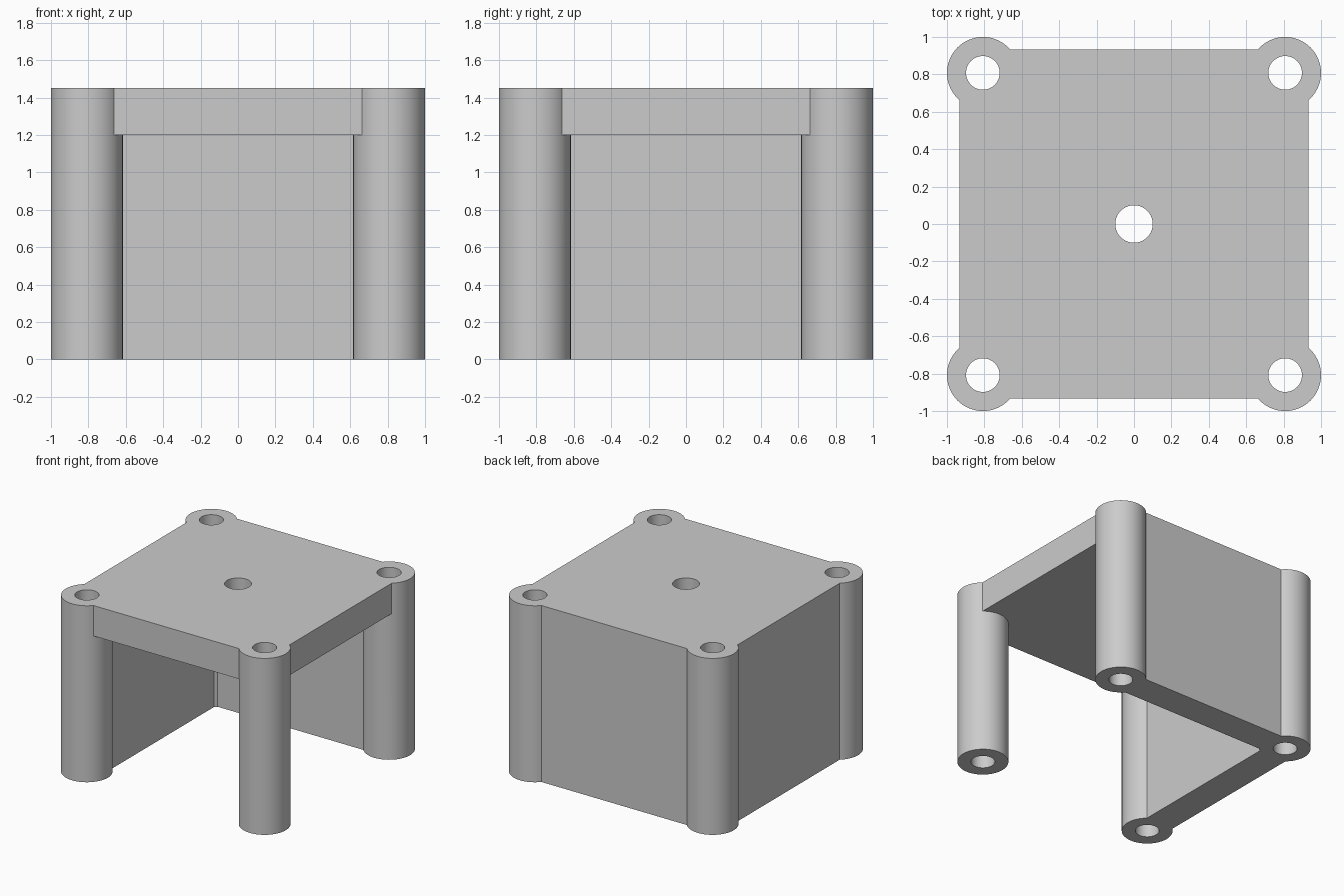
import bpy
import math

cube = bpy.data.objects.get("Cube")
if cube:
    bpy.data.objects.remove(cube, do_unlink=True)

HEIGHT = 1.45
SIDE = 0.933      # outer face of plate and walls
THICK = 0.25      # plate and wall thickness
POST = 0.808      # post centre offset
POST_R, BORE_R, CENTRE_R = 0.192, 0.09, 0.1

grey = bpy.data.materials.new("plain grey")
grey.use_nodes = True
grey.diffuse_color = (0.6, 0.6, 0.6, 1)
grey.node_tree.nodes["Principled BSDF"].inputs["Base Color"].default_value = (0.6, 0.6, 0.6, 1)


def box(name, low, high):
    centre = [(a + b) / 2 for a, b in zip(low, high)]
    bpy.ops.mesh.primitive_cube_add(size=1, location=centre)
    obj = bpy.context.object
    obj.name = name
    obj.scale = [b - a for a, b in zip(low, high)]
    bpy.ops.object.transform_apply(location=True, rotation=False, scale=True)
    obj.data.materials.append(grey)
    return obj


def cylinder(name, x, y, radius, low, high):
    bpy.ops.mesh.primitive_cylinder_add(vertices=64, radius=radius, depth=high - low,
                                        location=(x, y, (low + high) / 2))
    obj = bpy.context.object
    obj.name = name
    obj.data.materials.append(grey)
    return obj


def combine(target, tool, operation):
    """Apply a boolean and discard the tool object."""
    tool.hide_render = True
    bpy.context.view_layer.objects.active = target
    mod = target.modifiers.new(tool.name, "BOOLEAN")
    mod.operation = operation
    mod.solver = "EXACT"
    mod.object = tool
    bpy.ops.object.modifier_apply(modifier=mod.name)
    bpy.data.objects.remove(tool, do_unlink=True)


# Top plate, with walls on the back and the -x side only
stand = box("corner_stand", (-SIDE, -SIDE, HEIGHT - THICK), (SIDE, SIDE, HEIGHT))
combine(stand, box("back_wall", (-SIDE, SIDE - THICK, 0), (SIDE, SIDE, HEIGHT)), "UNION")
combine(stand, box("side_wall", (-SIDE, -SIDE, 0), (-SIDE + THICK, SIDE, HEIGHT)), "UNION")

# Four round corner posts
corners = [(x, y) for x in (-POST, POST) for y in (-POST, POST)]
for x, y in corners:
    combine(stand, cylinder("post", x, y, POST_R, 0, HEIGHT), "UNION")

# Bores through the posts and a hole through the plate centre
for x, y in corners:
    combine(stand, cylinder("post_bore", x, y, BORE_R, -0.1, HEIGHT + 0.1), "DIFFERENCE")
combine(stand, cylinder("centre_hole", 0, 0, CENTRE_R, 1, HEIGHT + 0.1), "DIFFERENCE")

# Smooth round surfaces with crisp edges
bpy.ops.object.select_all(action="DESELECT")
stand.select_set(True)
bpy.context.view_layer.objects.active = stand
bpy.ops.object.shade_smooth_by_angle(angle=math.radians(20))
